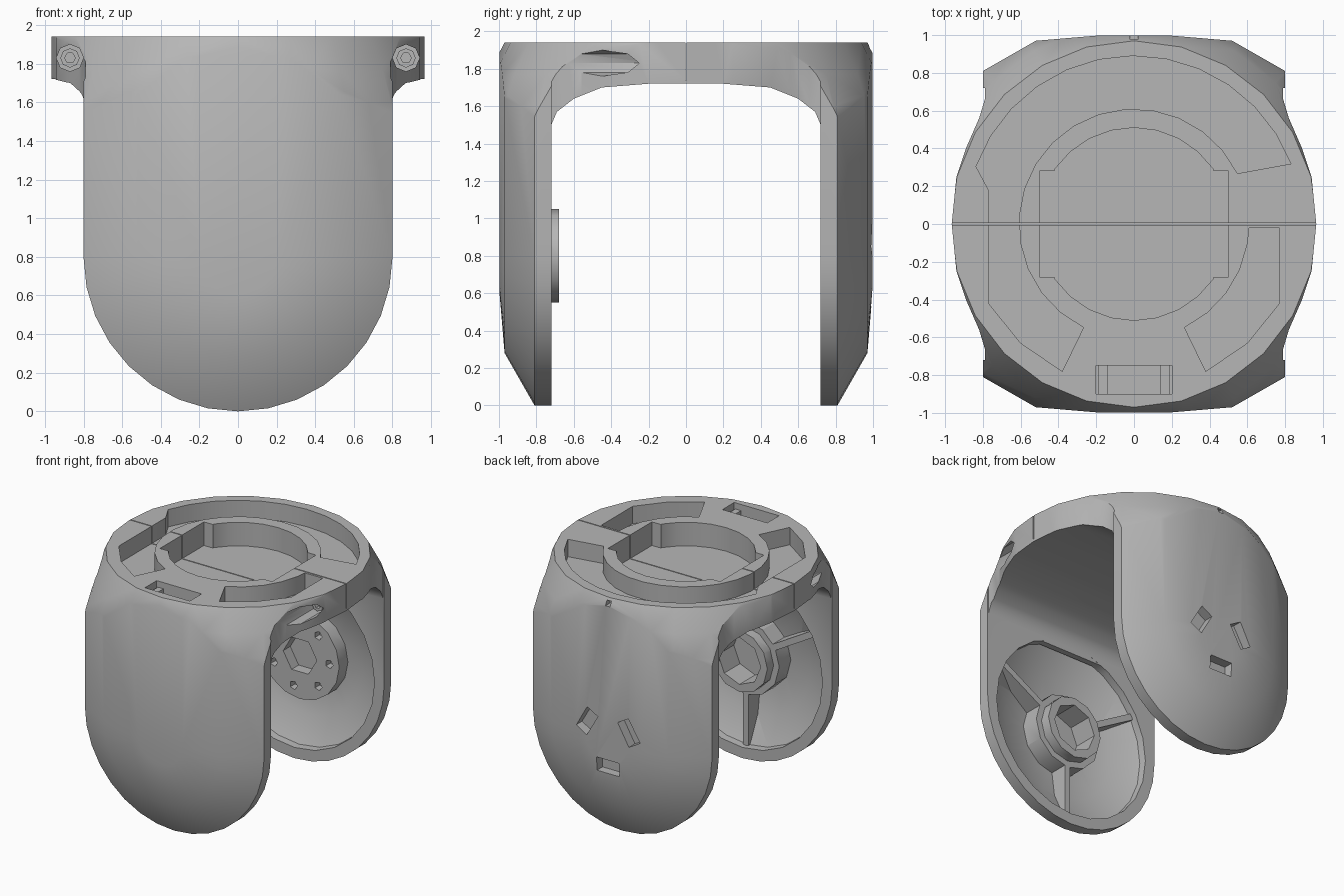
import bpy, bmesh
from math import sin, cos, pi, radians

old = bpy.data.objects.get("Cube")
if old:
    bpy.data.objects.remove(old)

grey = bpy.data.materials.new("matte_grey")
grey.use_nodes = True
grey.diffuse_color = (0.47, 0.47, 0.47, 1)
grey.node_tree.nodes["Principled BSDF"].inputs["Base Color"].default_value = (0.47, 0.47, 0.47, 1)


def loft(name, rings):
    """Closed solid through a list of equal-length 3D rings."""
    bm = bmesh.new()
    loops = [[bm.verts.new(p) for p in ring] for ring in rings]
    n = len(loops[0])
    for a, b in zip(loops, loops[1:]):
        for i in range(n):
            j = (i + 1) % n
            bm.faces.new((a[i], a[j], b[j], b[i]))
    bm.faces.new(loops[0][::-1])
    bm.faces.new(loops[-1])
    bmesh.ops.recalc_face_normals(bm, faces=bm.faces)
    mesh = bpy.data.meshes.new(name)
    bm.to_mesh(mesh)
    bm.free()
    mesh.materials.append(grey)
    ob = bpy.data.objects.new(name, mesh)
    bpy.context.collection.objects.link(ob)
    return ob


def prism(name, pts, axis, lo, hi):
    """Extrude a 2D outline along X, Y or Z."""
    place = {"X": lambda p, t: (t, p[0], p[1]),
             "Y": lambda p, t: (p[0], t, p[1]),
             "Z": lambda p, t: (p[0], p[1], t)}[axis]
    return loft(name, [[place(p, t) for p in pts] for t in (lo, hi)])


def arc(r, start, end, n, cx=0, cy=0):
    angles = [radians(start + (end - start) * i / n) for i in range(n + 1)]
    return [(cx + r * cos(a), cy + r * sin(a)) for a in angles]


def circle(r, n, cx=0, cy=0):
    return arc(r, 0, 360, n, cx, cy)[:-1]


def box(x, y, z, sx, sy, sz):
    pts = [(x - sx, y - sy), (x + sx, y - sy), (x + sx, y + sy), (x - sx, y + sy)]
    return prism("cutter", pts, "Z", z - sz, z + sz)


def combine(target, tool, operation):
    mod = target.modifiers.new("boolean", "BOOLEAN")
    mod.operation, mod.solver, mod.object = operation, "EXACT", tool
    graph = bpy.context.evaluated_depsgraph_get()
    target.data = bpy.data.meshes.new_from_object(target.evaluated_get(graph))
    target.modifiers.clear()
    bpy.data.objects.remove(tool)


def cut(target, tool):
    combine(target, tool, "DIFFERENCE")


def join(target, tool):
    combine(target, tool, "UNION")


PIVOT = 0.8     # height of the arm centre
FLOOR = 1.8     # floor of the top channels


def polar(angle, r, w):
    """Point at radius r and sideways offset w on the arm face."""
    c, s = cos(radians(angle)), sin(radians(angle))
    return c * r - s * w, PIVOT + s * r + c * w


# Arms: U-shaped plates with a chamfered, slightly domed outside and a dished inside
def arm_outline(inset, y):
    r = 0.8 - inset
    pts = [(-r, 2.0)] + arc(r, 180, 360, 16, 0, PIVOT) + [(r, 2.0)]
    return [(x, y, z) for x, z in pts]


def make_arm(side):
    arm = loft("arm", [arm_outline(i, side * y) for i, y in
                       ((0, 0.72), (0, 0.81), (0.28, 0.97), (0.6, 0.997))])
    dish = [(0.72, 0.6), (0.71, 0.78), (0.5, 0.88), (0.25, 0.915)]
    cut(arm, loft("dish", [[(x, side * y, z) for x, z in circle(r, 24, 0, PIVOT)]
                           for r, y in dish]))
    return arm


def drum(r, n, side, lo, hi, x=0, z=PIVOT):
    return prism("drum", circle(r, n, x, z), "Y", *sorted((side * lo, side * hi)))


# Front arm: stepped hub and three spokes that thin out towards the rim
body = make_arm(-1)
hub = drum(0.3, 12, -1, 0.76, 0.95)
join(hub, drum(0.25, 12, -1, 0.68, 0.94))
for a in (30, 150, 270):
    ends = []
    for r, depth in ((0.22, 0.92), (0.5, 0.89), (0.73, 0.8)):
        (x0, z0), (x1, z1) = polar(a, r, -0.025), polar(a, r, 0.025)
        ends.append([(x0, -0.76, z0), (x1, -0.76, z1), (x1, -depth, z1), (x0, -depth, z0)])
    join(hub, loft("spoke", ends))
cut(hub, drum(0.19, 8, -1, 0.6, 0.88))
join(body, hub)

# Back arm: drilled bearing disc and three outer slots
back = make_arm(1)
disc = drum(0.35, 16, 1, 0.79, 0.95)
cut(disc, drum(0.15, 6, 1, 0.7, 0.88))
for x, z in circle(0.26, 7, 0, PIVOT):
    cut(disc, drum(0.035, 5, 1, 0.7, 0.85, x, z))
join(back, disc)
for a in (30, 150, 270):
    slot = [polar(a, r, w) for r, w in
            ((0.16, -0.1), (0.27, -0.1), (0.27, 0.1), (0.16, 0.1))]
    cut(back, prism("slot", slot, "Y", 0.92, 1.1))
join(body, back)

# Top bridge: a round deck, waisted into the arms, with an arched underside
quarter = [(0.965, 0.0), (0.94, 0.25), (0.89, 0.4), (0.82, 0.56), (0.79, 0.66), (0.79, 0.77)]
side = [(x, -y) for x, y in quarter[:0:-1]] + quarter
bridge = prism("bridge", side + [(-x, -y) for x, y in side], "Z", 1.45, 2.05)
half = [(0.725, 1.3), (0.72, 1.5), (0.69, 1.57), (0.6, 1.64), (0.45, 1.7), (0.2, 1.72)]
arch = half + [(-y, z) for y, z in reversed(half)]
cut(bridge, prism("arch", arch, "X", -2, 2))
join(body, bridge)

# Shoulders round off into the circular top edge
taper = [(1.5, -0.1), (1.5, 1.1), (1.18, 1.42), (1.12, 1.6), (1.06, 1.77), (0.97, 1.94)]
combine(body, loft("taper", [[(x, y, z) for x, y in circle(r, 24)] for r, z in taper]),
        "INTERSECT")

# Channels and centre opening in the deck
long_channel = (arc(0.89, 21, 160, 12) + [(-0.77, 0.18), (-0.77, -0.42), (-0.6, -0.63),
                (-0.38, -0.78)] + arc(0.61, 244, 26, 16))
short_channel = ([(0.77, -0.02), (0.61, -0.02)] + arc(0.61, -10, -64, 4)
                 + [(0.38, -0.78), (0.6, -0.63), (0.77, -0.42)])
opening = (arc(0.51, 35, 145, 8) + [(-0.42, 0.28), (-0.5, 0.28), (-0.5, -0.28), (-0.42, -0.28)]
           + arc(0.51, 215, 325, 8) + [(0.42, -0.28), (0.5, -0.28), (0.5, 0.28), (0.42, 0.28)])
for pts, floor in ((long_channel, FLOOR), (short_channel, FLOOR), (opening, 1.75)):
    cut(body, prism("recess", pts, "Z", floor, 2.2))

# Front clip notch with two small cheeks, and a back locating hole
cut(body, box(0, -0.825, 2.0, 0.2, 0.075, 0.2))
for x in (-0.165, 0.165):
    join(body, box(x, -0.82, 1.84, 0.025, 0.085, 0.05))
cut(body, box(0, 0.98, 1.9, 0.02, 0.04, 0.02))

# Bolt pockets in the lugs, each with a hex socket bolt
for x in (-0.87, 0.87):
    cut(body, drum(0.07, 8, -1, 0.17, 0.66, x, 1.83))
    bolt = drum(0.05, 8, -1, 0.15, 0.23, x, 1.83)
    cut(bolt, drum(0.028, 6, -1, 0.2, 0.3, x, 1.83))
    join(body, bolt)

# Seam between the two halves
cut(body, box(0, 0, 1.88, 1.2, 0.004, 0.14))

body.name = "yoke_housing"
bpy.ops.object.select_all(action="DESELECT")
body.select_set(True)
bpy.context.view_layer.objects.active = body
bpy.ops.object.shade_smooth_by_angle(angle=radians(32))
